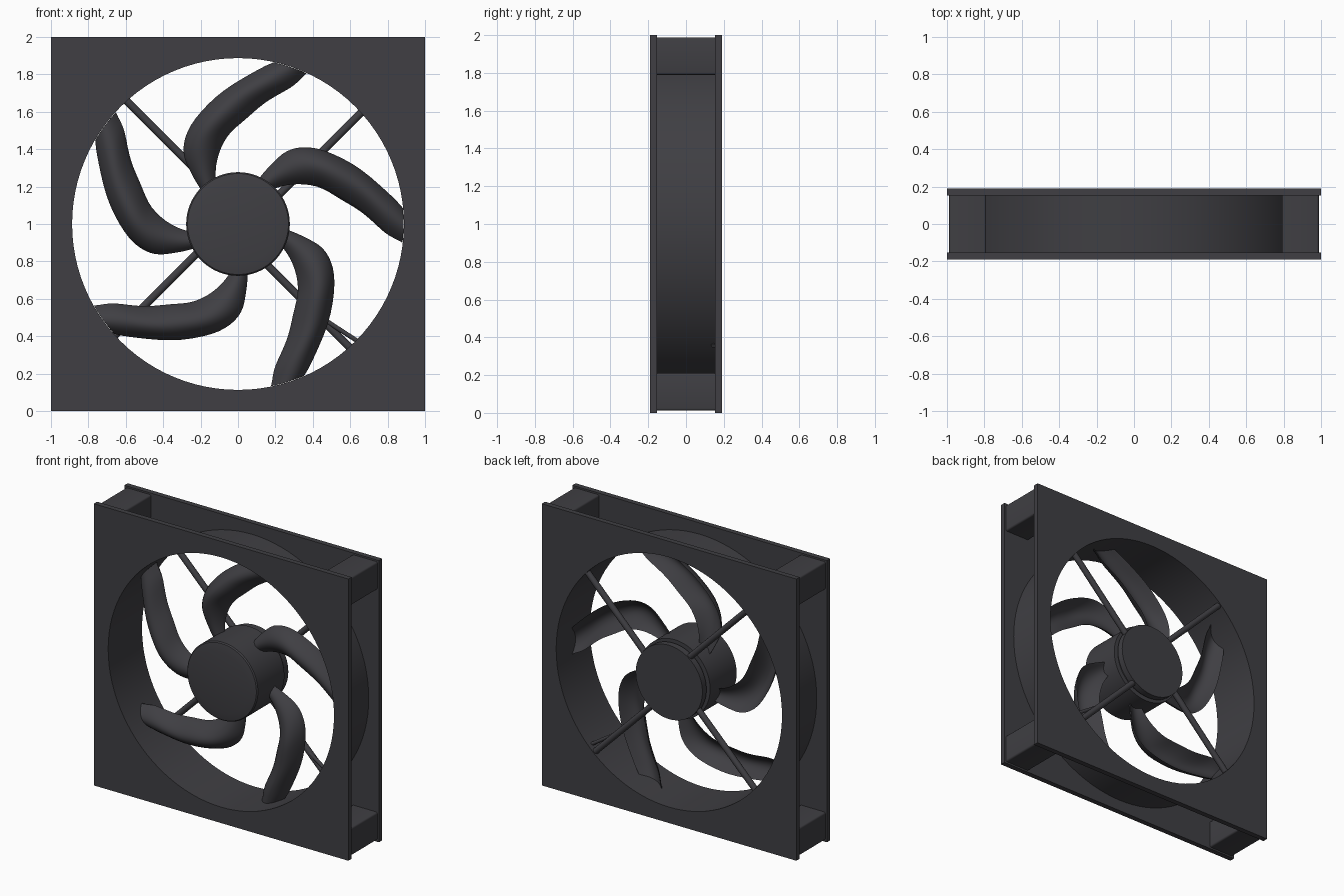
import bpy
import bmesh
from math import sin, cos, pi, radians, sqrt
from mathutils import Vector

default = bpy.data.objects.get("Cube")
if default:
    bpy.data.objects.remove(default, do_unlink=True)

plastic = bpy.data.materials.new("dark_grey_plastic")
plastic.use_nodes = True
grey = (0.05, 0.049, 0.056, 1)
plastic.diffuse_color = grey
plastic.node_tree.nodes["Principled BSDF"].inputs["Base Color"].default_value = grey

AXIS_Z = 1.0     # height of the fan axis
BORE = 0.887     # radius of the air opening
SEGMENTS = 96


def finish(name, bm):
    """Turn a bmesh into a named, shaded object."""
    bmesh.ops.recalc_face_normals(bm, faces=bm.faces)
    mesh = bpy.data.meshes.new(name)
    bm.to_mesh(mesh)
    bm.free()
    mesh.materials.append(plastic)
    obj = bpy.data.objects.new(name, mesh)
    bpy.context.collection.objects.link(obj)
    bpy.ops.object.select_all(action="DESELECT")
    obj.select_set(True)
    bpy.context.view_layer.objects.active = obj
    bpy.ops.object.shade_smooth_by_angle(angle=radians(35))
    return obj


def loft(name, rings, cyclic=False):
    """Skin closed rings; join last to first, or cap both ends."""
    bm = bmesh.new()
    loops = [[bm.verts.new(p) for p in ring] for ring in rings]
    pairs = list(zip(loops, loops[1:]))
    if cyclic:
        pairs.append((loops[-1], loops[0]))
    else:
        bm.faces.new(loops[0])
        bm.faces.new(loops[-1])
    for a, b in pairs:
        n = len(a)
        for i in range(n):
            j = (i + 1) % n
            bm.faces.new((a[i], a[j], b[j], b[i]))
    return finish(name, bm)


def circle(radius, y):
    return [(radius * cos(2 * pi * i / SEGMENTS), y,
             AXIS_Z + radius * sin(2 * pi * i / SEGMENTS)) for i in range(SEGMENTS)]


def square(half, y):
    points = []
    for i in range(SEGMENTS):
        c, s = cos(2 * pi * i / SEGMENTS), sin(2 * pi * i / SEGMENTS)
        k = half / max(abs(c), abs(s))
        points.append((k * c, y, AXIS_Z + k * s))
    return points


def box(name, low, high, bevel):
    bm = bmesh.new()
    bmesh.ops.create_cube(bm, size=1)
    low, high = Vector(low), Vector(high)
    for v in bm.verts:
        v.co = (low + high) / 2 + v.co * (high - low)
    along_y = [e for e in bm.edges if abs(e.verts[0].co.y - e.verts[1].co.y) > 0.1]
    bmesh.ops.bevel(bm, geom=along_y, offset=bevel, segments=3, affect="EDGES", profile=0.5)
    return finish(name, bm)


def rod(name, start, end, radius):
    start, end = Vector(start), Vector(end)
    side = Vector((0, 1, 0))
    across = (end - start).normalized().cross(side)
    rings = [[p + radius * (cos(2 * pi * i / 16) * side + sin(2 * pi * i / 16) * across)
              for i in range(16)] for p in (start, end)]
    return loft(name, rings)


def spline(values, t):
    """Catmull-Rom value at t, where each key is one unit apart."""
    i = min(int(t), len(values) - 2)
    f = t - i
    b, c = values[i], values[i + 1]
    a = values[i - 1] if i else 2 * b - c
    d = values[i + 2] if i + 2 < len(values) else 2 * c - b
    return b + 0.5 * f * (c - a + f * (2 * a - 5 * b + 4 * c - d + f * (3 * (b - c) + d - a)))


# Square flanges and the round duct between them
for name, y0, y1 in (("front_flange", -0.19, -0.153), ("back_flange", 0.153, 0.19)):
    loft(name, [circle(BORE, y0), square(1, y0), square(1, y1), circle(BORE, y1)], cyclic=True)
loft("duct", [circle(BORE, -0.153), circle(0.92, -0.153),
              circle(0.92, 0.153), circle(BORE, 0.153)], cyclic=True)

# Corner pillars joining the flanges
for sx, x_name in ((1, "left"), (-1, "right")):
    for sz, z_name in ((1, "upper"), (-1, "lower")):
        xs = sorted((sx * 0.79, sx * 0.988))
        zs = sorted((AXIS_Z + sz * 0.79, AXIS_Z + sz * 0.988))
        box(f"{z_name}_{x_name}_pillar", (xs[0], -0.155, zs[0]), (xs[1], 0.155, zs[1]), 0.012)

# Rotor hub in front, motor mount behind it
loft("rotor_hub", [circle(r, y) for r, y in
                   ((0.217, -0.19), (0.27, -0.18), (0.277, -0.172), (0.277, 0.125))])
loft("motor_neck", [circle(0.245, 0.12), circle(0.245, 0.15)])
loft("motor_mount", [circle(0.262, 0.145), circle(0.262, 0.19)])

# Four struts, set slightly off the axis like a pinwheel
for k in range(4):
    a = radians(45 + 90 * k)
    out = Vector((cos(a), 0, sin(a)))
    shift = Vector((sin(a), 0, -cos(a))) * 0.045 + Vector((0, 0.163, AXIS_Z))
    rod(f"strut_{k + 1}", shift + out * 0.2, shift + out * 0.895, 0.021)

# Cable leaving the lower left strut through the duct
rod("cable", (0.46, 0.15, AXIS_Z - 0.51), (0.668, 0.145, AXIS_Z - 0.645), 0.012)

# Five swept blades: edge angles in degrees at each radius
RADII = (0.25, 0.36, 0.47, 0.56, 0.66, 0.78, 0.885)
LEAD = (66, 61, 56, 47, 32, 16, 5.6)
TRAIL = (46, 36, 25, 14, 5.7, -3, -6.5)
STEPS, CHORD = 24, 14
for k in range(5):
    rings = []
    for s in range(STEPS + 1):
        t = s / STEPS * (len(RADII) - 1)
        r, lead, trail = (spline(v, t) for v in (RADII, LEAD, TRAIL))
        bulge = 0.3 * r * radians(lead - trail)
        front, back = [], []
        for c in range(CHORD + 1):
            u = c / CHORD
            a = radians(lead + (trail - lead) * u + 72 * k)
            camber = 0.02 - bulge * 4 * u * (1 - u)
            half = 0.003 + 0.022 * sqrt(u) * (1 - u)
            x, z = r * cos(a), AXIS_Z + r * sin(a)
            front.append((x, camber - half, z))
            back.append((x, camber + half, z))
        rings.append(front + back[::-1])
    loft(f"blade_{k + 1}", rings)
